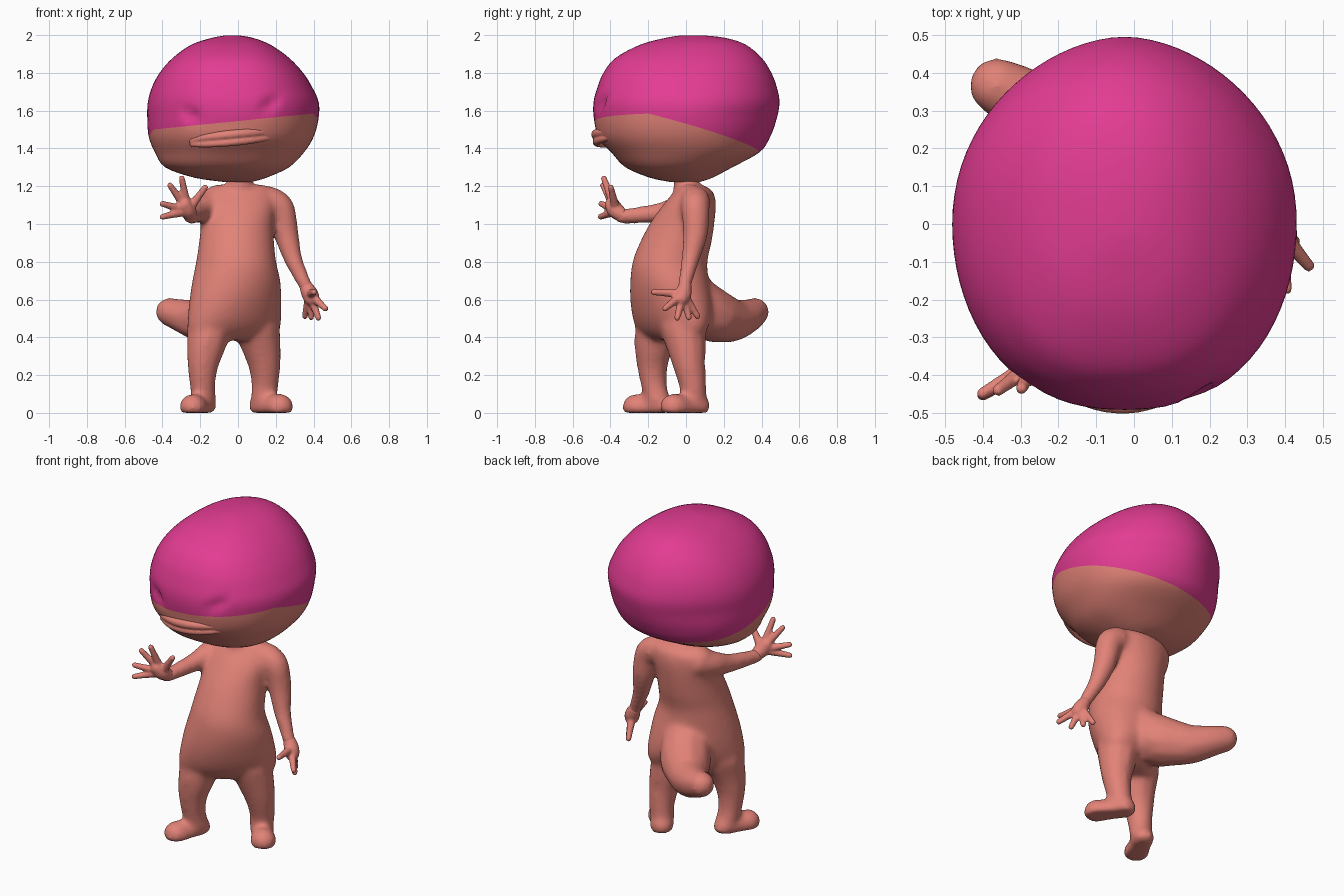
import bpy, bmesh, math
from mathutils import Vector, Matrix

if "Cube" in bpy.data.objects:
    bpy.data.objects.remove(bpy.data.objects["Cube"])


def material(name, rgb):
    m = bpy.data.materials.new(name)
    m.diffuse_color = (*rgb, 1)
    m.use_nodes = True
    m.node_tree.nodes["Principled BSDF"].inputs["Base Color"].default_value = m.diffuse_color
    return m


CORAL = material("coral skin", (0.76, 0.225, 0.185))
PINK = material("pink cap", (0.77, 0.045, 0.29))


def spline(pts, steps):
    """Smooth Catmull-Rom resampling of tuples of any length."""
    out = []
    for i in range(len(pts) - 1):
        a, b, c, d = (pts[max(0, min(len(pts) - 1, i + k))] for k in (-1, 0, 1, 2))
        for s in range(steps):
            t = s / steps
            out.append([0.5 * (2 * q + (r - p) * t + (2 * p - 5 * q + 4 * r - u) * t * t
                               + (3 * q - p - 3 * r + u) * t ** 3)
                        for p, q, r, u in zip(a, b, c, d)])
    return out + [list(pts[-1])]


def loft(bm, table, steps, seg, power=lambda z, s: 2):
    """Stack of superellipses; each row is z, left x, right x, front y, back y."""
    rings = []
    for z, xl, xr, yf, yb in spline(table, steps):
        ring = []
        for k in range(seg):
            c, s = math.cos(math.tau * k / seg), math.sin(math.tau * k / seg)
            n = power(z, s)
            f = (abs(c) ** n + abs(s) ** n) ** (-1 / n)
            ring.append(bm.verts.new(((xl + xr) / 2 + (xr - xl) / 2 * c * f,
                                      (yf + yb) / 2 + (yb - yf) / 2 * s * f, z)))
        rings.append(ring)
    for lo, hi in zip(rings, rings[1:]):
        for k in range(seg):
            j = (k + 1) % seg
            bm.faces.new((lo[k], lo[j], hi[j], hi[k]))
    bm.faces.new(rings[0][::-1])
    bm.faces.new(rings[-1])


def limb(bm, pts, steps=8):
    """Chain of overlapping balls; each point is x, y, z, radius."""
    for x, y, z, r in spline(pts, steps):
        res = bmesh.ops.create_icosphere(bm, subdivisions=2, radius=r,
                                         matrix=Matrix.Translation((x, y, z)))
        for v in res["verts"]:
            v.co.z = max(v.co.z, 0)


def finish(bm, name, mats):
    me = bpy.data.meshes.new(name)
    bm.to_mesh(me)
    bm.free()
    for m in mats:
        me.materials.append(m)
    for p in me.polygons:
        p.use_smooth = True
    ob = bpy.data.objects.new(name, me)
    bpy.context.collection.objects.link(ob)
    return ob


def fuse(ob, voxel, iterations):
    """Melt overlapping pieces into one soft skin."""
    r = ob.modifiers.new("fuse", 'REMESH')
    r.mode = 'VOXEL'
    r.voxel_size = voxel
    r.use_smooth_shade = True
    s = ob.modifiers.new("soften", 'SMOOTH')
    s.factor = 0.5
    s.iterations = iterations


# Body: torso with hips twisted so the left leg steps forward
bm = bmesh.new()
loft(bm, [(0.385, -.20, .15, -.15, .04), (0.43, -.258, .215, -.21, .08),
          (0.50, -.266, .23, -.255, .12), (0.60, -.257, .23, -.285, .13),
          (0.70, -.242, .225, -.293, .12), (0.80, -.222, .202, -.283, .113),
          (0.90, -.207, .192, -.245, .135), (1.00, -.197, .187, -.193, .15),
          (1.10, -.197, .20, -.123, .158), (1.17, -.185, .19, -.063, .145),
          (1.208, -.13, .15, -.03, .09)], 3, 40)
for v in bm.verts:
    v.co.y += .45 * v.co.x * min(1, max(0, (.78 - v.co.z) / .35))
# Neck
limb(bm, [(.01, .01, 1.12, .08), (.01, 0, 1.2, .068), (.01, 0, 1.28, .07)])
# Legs and feet
limb(bm, [(-.15, -.145, .46, .125), (-.168, -.17, .36, .106), (-.185, -.178, .26, .086),
          (-.188, -.17, .15, .071), (-.18, -.15, .07, .068)])
limb(bm, [(-.175, -.125, .035, .064), (-.21, -.20, .03, .066), (-.24, -.265, .028, .076)])
limb(bm, [(.10, -.02, .46, .125), (.122, 0, .36, .108), (.14, .015, .26, .089),
          (.143, .035, .15, .075), (.135, .04, .07, .07)])
limb(bm, [(.125, .06, .035, .072), (.17, 0, .03, .068), (.22, -.065, .028, .078)])
# Tail
limb(bm, [(-.01, .01, .66, .125), (-.04, .055, .575, .15), (-.085, .125, .525, .15),
          (-.14, .19, .503, .132), (-.2, .25, .49, .115), (-.29, .325, .512, .092),
          (-.362, .365, .535, .078)])
# Arms
limb(bm, [(.17, .05, 1.12, .082), (.225, .05, 1.08, .078), (.255, .05, .95, .069),
          (.29, .025, .82, .052), (.34, 0, .71, .041), (.365, -.01, .66, .038)])
limb(bm, [(-.12, .05, 1.11, .082), (-.165, -.02, 1.09, .074), (-.2, -.12, 1.062, .058),
          (-.23, -.24, 1.048, .048), (-.255, -.345, 1.04, .041)])
fuse(finish(bm, "body", [CORAL]), 0.013, 20)


# Hands: palm balls plus five tapered fingers
def hand(name, wrist, palm, knuckle, tips):
    bm = bmesh.new()
    limb(bm, [(*wrist, .036), (*palm, .045), (*knuckle, .042)])
    for tip in tips:
        p, t = Vector(palm), Vector(tip)
        d = (t - p).normalized()
        limb(bm, [(*p, .028), (*p.lerp(t, .5), .021), (*(t - d * .014), .0165)], 10)
    fuse(finish(bm, name, [CORAL]), 0.007, 4)


hand("lowered_hand", (.36, -.005, .67), (.38, -.015, .63), (.392, -.025, .605),
     [(.405, -.185, .64), (.470, -.12, .545), (.43, -.05, .49),
      (.388, .018, .492), (.352, .068, .50)])
hand("raised_hand", (-.25, -.335, 1.045), (-.265, -.37, 1.07), (-.283, -.39, 1.10),
     [(-.165, -.40, 1.205), (-.30, -.44, 1.255), (-.367, -.445, 1.215),
      (-.412, -.455, 1.11), (-.412, -.46, 1.035)])

# Head: big rounded dome, fuller at the front, with a slight snout and dented eyes
bm = bmesh.new()
loft(bm, [(1.222, -.07, .07, -.08, .07), (1.245, -.23, .15, -.19, .14),
          (1.30, -.385, .27, -.32, .245), (1.38, -.44, .35, -.395, .39),
          (1.46, -.472, .40, -.455, .445), (1.55, -.48, .425, -.486, .478),
          (1.64, -.478, .428, -.490, .495), (1.72, -.457, .395, -.47, .482),
          (1.80, -.415, .345, -.437, .452), (1.88, -.345, .27, -.372, .40),
          (1.95, -.245, .17, -.24, .315), (1.985, -.14, .08, -.11, .21),
          (1.998, -.07, .01, -.03, .10)], 4, 80,
     lambda z, s: 2.02 + .7 * abs(z - 1.58) - .2 * s)
for v in bm.verts:
    if v.co.y < 0:
        x, z = v.co.x, v.co.z
        v.co.y -= .014 * math.exp(-((x + .025) / .2) ** 2 - ((z - 1.455) / .05) ** 2)
        for ex, ez, slant in ((-.25, 1.58, -.6), (.17, 1.635, .7)):
            off = z - ez - slant * (x - ex)
            v.co.y += .03 * math.exp(-((x - ex) / .04) ** 2 - (off / .035) ** 2)

# Cap line: level at the face, sloping down to the back
edge = Vector((0, -.2, 1.545))
normals = [Vector((-.1, 0, 1)), Vector((-.1, .28, 1))]
for n in normals:
    bmesh.ops.bisect_plane(bm, geom=bm.verts[:] + bm.edges[:] + bm.faces[:],
                           plane_co=edge, plane_no=n, dist=1e-5)
for f in bm.faces:
    c = f.calc_center_median() - edge
    f.material_index = int(any(n.dot(c) > 0 for n in normals))
finish(bm, "head", [CORAL, PINK])

# Mouth: two soft lips following the curve of the face
bm = bmesh.new()
for dz, rad, out in ((.021, .026, .026), (-.019, .022, .022)):
    pts = []
    for i in range(9):
        t = i / 8
        x = -.24 + .43 * t
        bow = math.sin(math.pi * t)
        y = -.447 * math.sqrt(1 - ((x + .035) / .435) ** 2) - out * bow - .004
        pts.append((x, y, 1.432 + .042 * t + dz * (.5 + .5 * bow ** .5), rad * (.75 + .25 * bow)))
    limb(bm, pts, 5)
fuse(finish(bm, "lips", [CORAL]), 0.006, 3)
